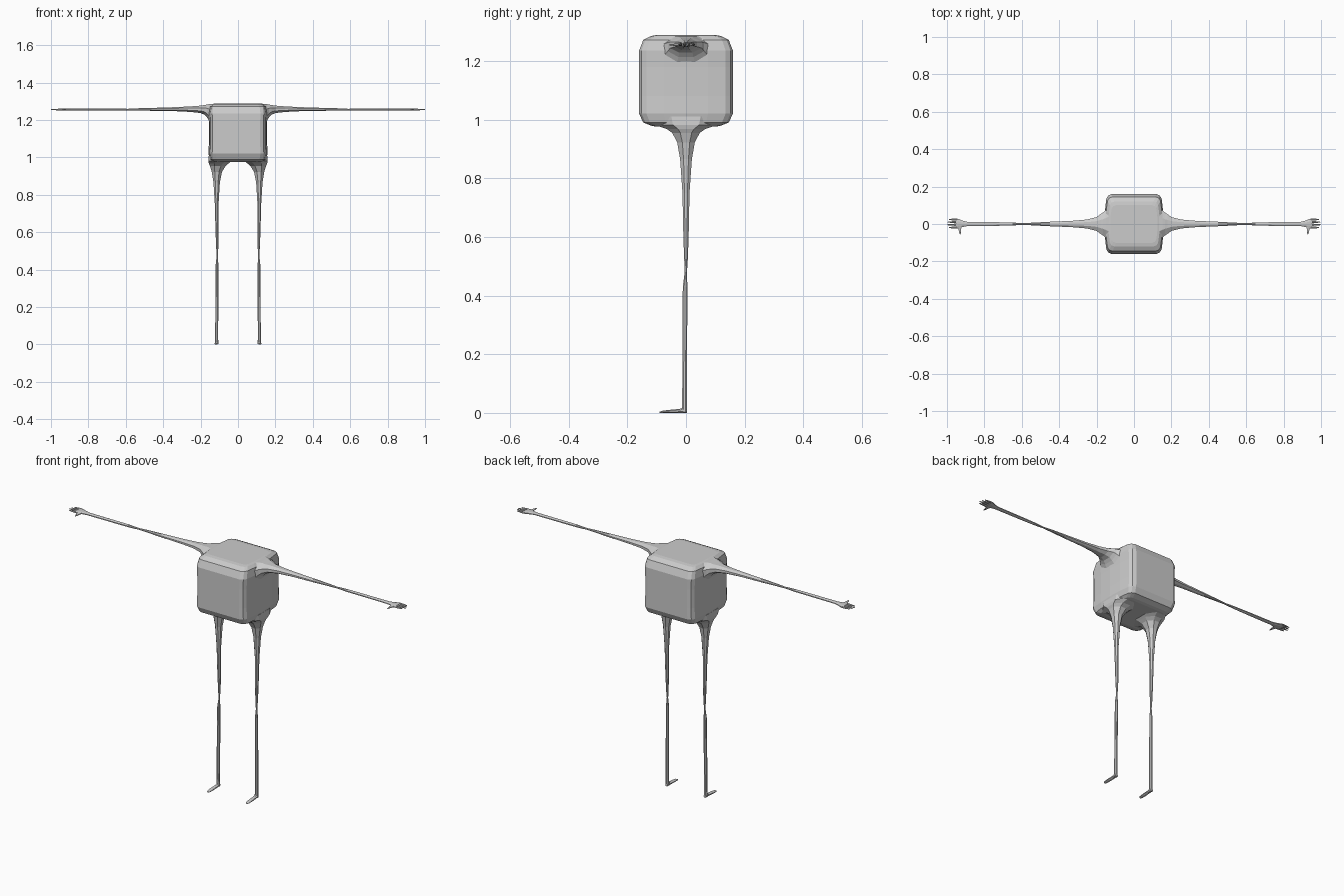
import bpy, bmesh, math
from mathutils import Vector


def finish(name, bm, mirror=False):
    bmesh.ops.recalc_face_normals(bm, faces=bm.faces)
    mesh = bpy.data.meshes.new(name)
    bm.to_mesh(mesh)
    bm.free()
    ob = bpy.data.objects.new(name, mesh)
    bpy.context.collection.objects.link(ob)
    if mirror:
        ob.modifiers.new("Mirror", 'MIRROR')
    return ob


def skin(bm, rings):
    """Join equal-length point rings and cap both ends."""
    vs = [[bm.verts.new(p) for p in r] for r in rings]
    n = len(vs[0])
    for a, b in zip(vs, vs[1:]):
        for i in range(n):
            j = (i + 1) % n
            bm.faces.new((a[i], a[j], b[j], b[i]))
    bm.faces.new(vs[0])
    bm.faces.new(vs[-1])


def tube(bm, axis, stations, sides=8):
    """Stations: position along axis, two centre values, two half widths."""
    rings = []
    for t, cu, cv, ru, rv in stations:
        ring = []
        for i in range(sides):
            a = 2 * math.pi * (i + 0.5) / sides
            k = 1 / math.cos(math.pi / sides)
            p = [cu + ru * k * math.cos(a), cv + rv * k * math.sin(a)]
            p.insert(axis, t)
            ring.append(Vector(p))
        rings.append(ring)
    skin(bm, rings)


# Boxy torso with rounded edges and slightly bulging sides
quarter = [(0.158, 0.0), (0.155, 0.075), (0.148, 0.135), (0.138, 0.152), (0.12, 0.16), (0.06, 0.16)]
half = quarter + [(0, 0.16)] + [(-x, y) for x, y in quarter[:0:-1]]
outline = half + [(-x, -y) for x, y in half]
levels = [(0.976, 0.80, 0.64), (0.979, 0.88, 0.74), (0.99, 0.96, 0.91), (1.02, 1, 1),
          (1.08, 0.985, 1), (1.18, 0.985, 1), (1.235, 1, 1), (1.272, 0.96, 0.91),
          (1.285, 0.87, 0.75), (1.288, 0.80, 0.63)]
bm = bmesh.new()
skin(bm, [[(x * sx, y * sy, z) for x, y in outline] for z, sx, sy in levels])
finish("torso", bm)

# Thin arm flaring into the torso
bm = bmesh.new()
tube(bm, 0, [
    (0.125, 0, 1.235, 0.11, 0.051), (0.152, 0, 1.238, 0.075, 0.047),
    (0.165, 0, 1.248, 0.062, 0.035), (0.178, 0, 1.254, 0.054, 0.026),
    (0.20, 0, 1.257, 0.037, 0.020), (0.25, 0, 1.258, 0.024, 0.015),
    (0.33, 0, 1.258, 0.017, 0.011), (0.45, 0, 1.257, 0.012, 0.008),
    (0.53, 0, 1.257, 0.008, 0.006), (0.59, 0, 1.256, 0.004, 0.004),
    (0.65, 0, 1.256, 0.008, 0.006), (0.75, 0, 1.256, 0.010, 0.006),
    (0.90, 0, 1.256, 0.012, 0.005)])
finish("arm", bm, True)

# Hand: palm, four tapered fingers, thumb
bm = bmesh.new()
tube(bm, 0, [(0.89, 0, 1.256, 0.011, 0.005), (0.92, 0.001, 1.256, 0.018, 0.006),
             (0.94, 0.002, 1.256, 0.026, 0.006), (0.953, 0.002, 1.256, 0.026, 0.005)])
for y, tip in ((0.024, 0.988), (0.010, 0.996), (-0.004, 1.0), (-0.019, 0.99)):
    tube(bm, 0, [(0.945, y, 1.256, 0.006, 0.004), (0.97, y, 1.256, 0.005, 0.0035),
                 (tip, y, 1.256, 0.002, 0.002)], 6)
tube(bm, 1, [(-0.01, 0.932, 1.256, 0.014, 0.005), (-0.025, 0.932, 1.255, 0.008, 0.004),
             (-0.042, 0.930, 1.255, 0.005, 0.003), (-0.056, 0.929, 1.255, 0.002, 0.002)], 6)
finish("hand", bm, True)

# Thin leg flaring into the torso
bm = bmesh.new()
tube(bm, 2, [
    (1.01, 0.098, 0, 0.058, 0.120), (0.982, 0.095, 0, 0.064, 0.108),
    (0.968, 0.103, 0, 0.053, 0.066), (0.955, 0.108, 0, 0.042, 0.047),
    (0.922, 0.113, 0, 0.027, 0.030), (0.865, 0.114, 0, 0.017, 0.020),
    (0.75, 0.114, 0, 0.010, 0.012), (0.60, 0.112, 0, 0.008, 0.009),
    (0.52, 0.111, 0, 0.006, 0.006), (0.475, 0.111, -0.001, 0.003, 0.004),
    (0.43, 0.112, -0.003, 0.007, 0.008), (0.25, 0.113, -0.004, 0.008, 0.008),
    (0.04, 0.114, -0.005, 0.008, 0.008), (0.003, 0.114, -0.005, 0.009, 0.008)])
finish("leg", bm, True)

# Flat foot pointing forward
bm = bmesh.new()
tube(bm, 1, [(0.003, 0.114, 0.007, 0.007, 0.007), (-0.012, 0.114, 0.009, 0.009, 0.009),
             (-0.02, 0.114, 0.007, 0.009, 0.007), (-0.06, 0.115, 0.005, 0.010, 0.005),
             (-0.082, 0.115, 0.0035, 0.009, 0.0035), (-0.09, 0.115, 0.002, 0.005, 0.002)])
finish("foot", bm, True)
